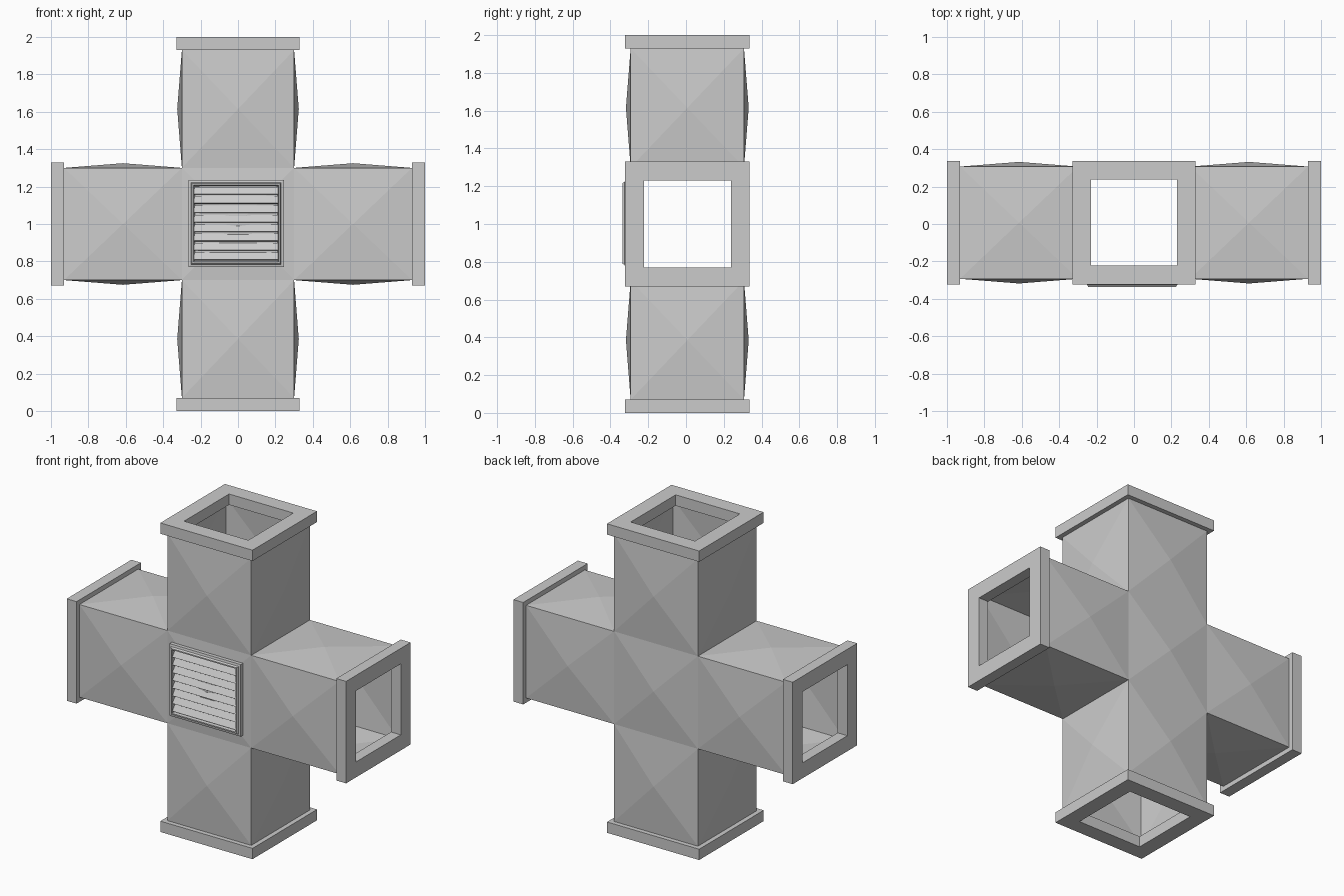
import bpy, bmesh
from math import radians
from mathutils import Matrix, Vector

if "Cube" in bpy.data.objects:
    bpy.data.objects.remove(bpy.data.objects["Cube"])

CY = 0.007          # duct axis in y (the grille sticks out in front)
R, END, BULGE = 0.30, 0.93, 0.025
HUB = Matrix.Translation((0, CY, 1))


def finish(bm, name):
    mesh = bpy.data.meshes.new(name)
    bm.to_mesh(mesh)
    bm.free()
    obj = bpy.data.objects.new(name, mesh)
    bpy.context.collection.objects.link(obj)
    return obj


def panel(bm, corners, out, matrix):
    """Sheet metal panel with a cross crease, raised in the middle."""
    pts = [Vector(c) for c in corners]
    out = Vector(out)
    if (pts[1] - pts[0]).cross(pts[2] - pts[1]).dot(out) < 0:
        pts.reverse()
    apex = bm.verts.new(matrix @ (sum(pts, Vector()) / 4 + out * BULGE))
    vs = [bm.verts.new(matrix @ p) for p in pts]
    for i in range(4):
        bm.faces.new((vs[i], vs[(i + 1) % 4], apex))


def ring(name, hx, hy, profile, matrix):
    """Rectangular frame: closed profile of (inset, depth) swept round 4 corners."""
    bm = bmesh.new()
    loops = [[bm.verts.new(matrix @ Vector((sx * (hx - i), sy * (hy - i), d)))
              for sx, sy in ((-1, -1), (1, -1), (1, 1), (-1, 1))]
             for i, d in profile]
    for a, b in zip(loops, loops[1:] + loops[:1]):
        for k in range(4):
            n = (k + 1) % 4
            bm.faces.new((a[k], a[n], b[n], b[k]))
    bmesh.ops.recalc_face_normals(bm, faces=bm.faces)
    return finish(bm, name)


# Hollow four-way duct body, plus a flange on each arm
duct = bmesh.new()
arms = ("top", "right", "bottom", "left")
for k, side in enumerate(arms):
    arm = HUB @ Matrix.Rotation(radians(90 * k), 4, 'Y')
    for q in range(4):
        turn = arm @ Matrix.Rotation(radians(90 * q), 4, 'Z')
        panel(duct, [(R, -R, R), (R, R, R), (R, R, END), (R, -R, END)],
              (1, 0, 0), turn)
    ring("flange_" + side, 0.33, 0.33,
         [(0, END), (0, 1.0), (0.10, 1.0), (0.10, END)], arm)

# Front and back panels of the junction
for s in (-1, 1):
    panel(duct, [(-R, s * R, -R), (R, s * R, -R), (R, s * R, R), (-R, s * R, R)],
          (0, s, 0), HUB)
bmesh.ops.remove_doubles(duct, verts=duct.verts, dist=0.0005)
finish(duct, "duct_body")

# Grille frame on the front, chamfered on its outer edge
GX = -0.01
grille = Matrix.Translation((GX, 0, 1.003)) @ Matrix.Rotation(radians(90), 4, 'X')
ring("grille_frame", 0.255, 0.233,
     [(0, 0.29), (0, 0.322), (0.014, 0.325), (0.020, 0.337),
      (0.028, 0.337), (0.036, 0.29)], grille)

# Tilted louvre slats
slats = bmesh.new()
for i in range(8):
    m = (Matrix.Translation((GX, -0.320, 1.003 + (i - 3.5) * 0.05))
         @ Matrix.Rotation(radians(-32), 4, 'X')
         @ Matrix.Diagonal((0.45, 0.007, 0.044, 1)))
    bmesh.ops.create_cube(slats, size=1, matrix=m)
finish(slats, "grille_slats")
